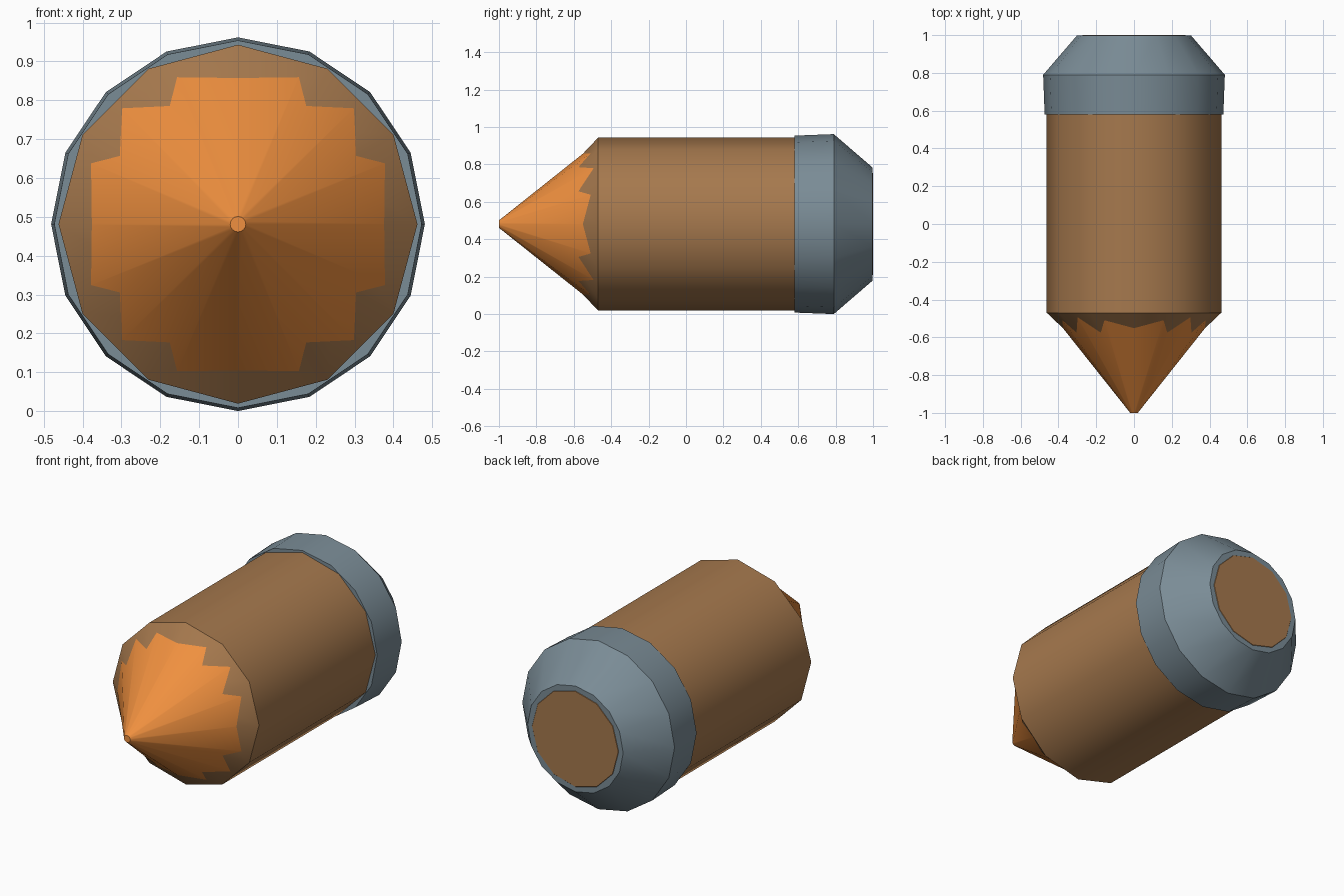
import bpy, bmesh, math

if "Cube" in bpy.data.objects:
    bpy.data.objects.remove(bpy.data.objects["Cube"])

CENTRE_Z = 0.481


def material(name, rgb):
    m = bpy.data.materials.new(name)
    m.diffuse_color = (*rgb, 1)
    m.use_nodes = True
    m.node_tree.nodes["Principled BSDF"].inputs["Base Color"].default_value = m.diffuse_color
    return m


def lathe(name, sides, profile, mat, angle):
    """Closed solid round the y axis from (y, radius) rings, a vertex at the top."""
    bm = bmesh.new()
    rings = []
    for y, r in profile:
        rings.append([bm.verts.new((r * math.sin(2 * math.pi * i / sides), y,
                                    r * math.cos(2 * math.pi * i / sides)))
                      for i in range(sides)])
    for a, b in zip(rings, rings[1:]):
        for i in range(sides):
            j = (i + 1) % sides
            bm.faces.new((a[i], a[j], b[j], b[i]))
    bm.faces.new(rings[0])
    bm.faces.new(rings[-1])
    bmesh.ops.recalc_face_normals(bm, faces=bm.faces)
    mesh = bpy.data.meshes.new(name)
    bm.to_mesh(mesh)
    bm.free()
    mesh.materials.append(mat)
    ob = bpy.data.objects.new(name, mesh)
    bpy.context.collection.objects.link(ob)
    ob.location.z = CENTRE_Z
    bpy.ops.object.select_all(action='DESELECT')
    ob.select_set(True)
    bpy.context.view_layer.objects.active = ob
    bpy.ops.object.shade_smooth_by_angle(angle=math.radians(angle))
    return ob


brown = material("brown", (0.38, 0.19, 0.075))
orange = material("orange", (0.87, 0.28, 0.05))
grey = material("grey", (0.195, 0.262, 0.305))

# twelve-sided casing, chamfered at both ends
lathe("casing", 12, [(-0.64, 0.283), (-0.47, 0.462), (0.80, 0.462), (1.0, 0.272)], brown, 40)

# sixteen-sided cone whose edge cuts a zigzag through the casing chamfer
lathe("pointed_tip", 16, [(-1.0, 0.02), (-0.48, 0.433)], orange, 35)

# sixteen-sided end cap, its flat end just behind the casing disc
lathe("end_cap", 16, [(0.58, 0.473), (0.79, 0.481), (0.998, 0.302)], grey, 30)
